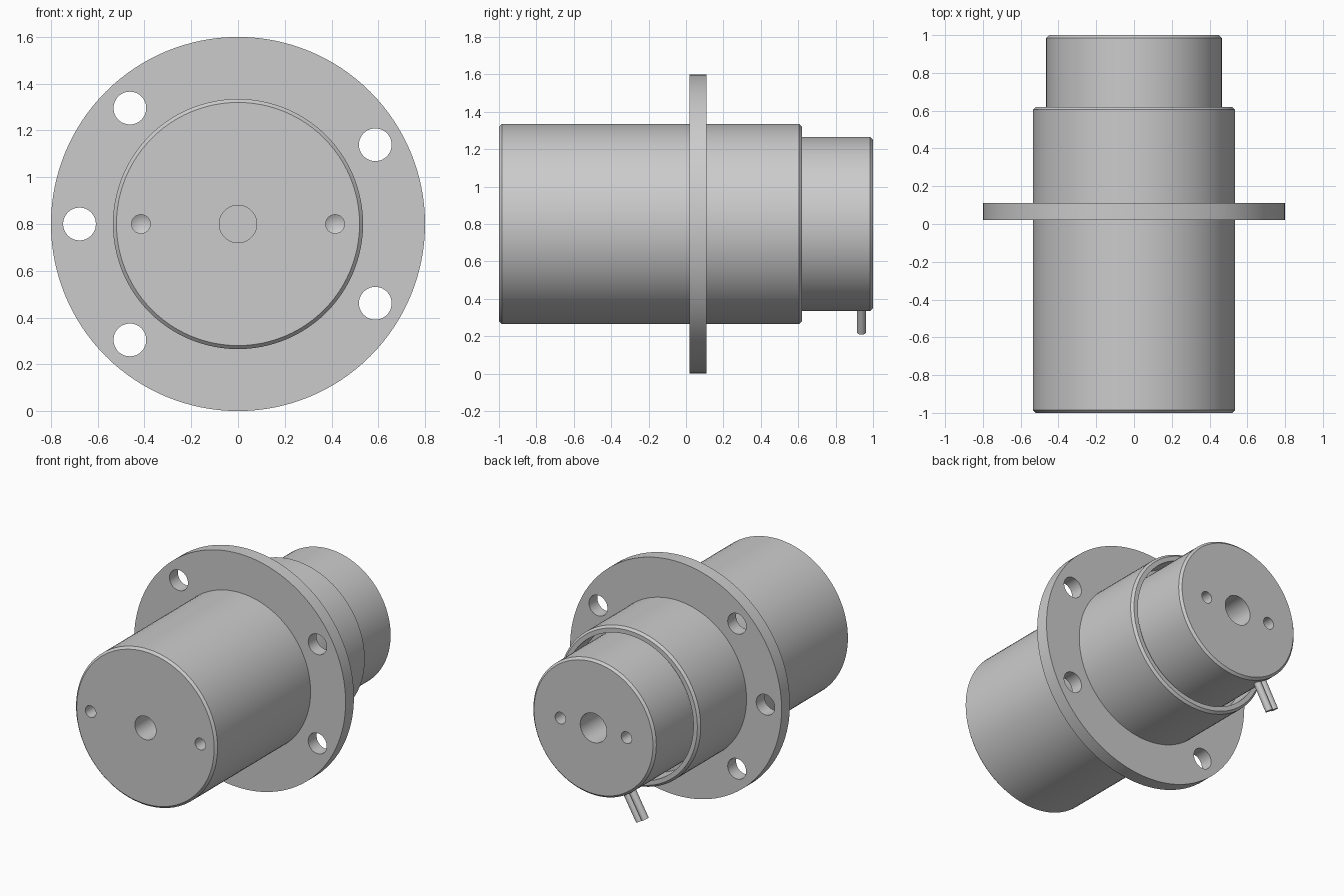
import bpy, bmesh
from math import radians, cos, sin, pi

if "Cube" in bpy.data.objects:
    bpy.data.objects.remove(bpy.data.objects["Cube"])

AXIS_Z = 0.8


def lathe(name, profile, loc=(0, 0, AXIS_Z), steps=96, closed=False):
    """Revolve (radius, y) points around the y axis."""
    bm = bmesh.new()
    vs = [bm.verts.new((r, y, 0)) for r, y in profile]
    edges = [bm.edges.new(p) for p in zip(vs, vs[1:])]
    if closed:
        edges.append(bm.edges.new((vs[-1], vs[0])))
    bmesh.ops.spin(bm, geom=vs + edges, cent=(0, 0, 0), axis=(0, 1, 0),
                   angle=2 * pi, steps=steps)
    bmesh.ops.remove_doubles(bm, verts=bm.verts, dist=1e-5)
    bmesh.ops.recalc_face_normals(bm, faces=bm.faces)
    mesh = bpy.data.meshes.new(name)
    bm.to_mesh(mesh)
    bm.free()
    ob = bpy.data.objects.new(name, mesh)
    ob.location = loc
    bpy.context.collection.objects.link(ob)
    return ob


def activate(ob):
    bpy.ops.object.select_all(action='DESELECT')
    ob.select_set(True)
    bpy.context.view_layer.objects.active = ob


def drill(ob, cutters):
    activate(ob)
    for c in cutters:
        c.hide_render = True
        m = ob.modifiers.new("hole", 'BOOLEAN')
        m.object, m.operation, m.solver = c, 'DIFFERENCE', 'EXACT'
        bpy.ops.object.modifier_apply(modifier=m.name)
        bpy.data.objects.remove(c)


def smooth(ob):
    activate(ob)
    bpy.ops.object.shade_smooth_by_angle(angle=radians(30))


# Body: front barrel, rear rim with groove, rear plug, blind centre bores
body = lathe("body", [
    (0, -0.75), (0.08, -0.75), (0.08, -1), (0.52, -1), (0.535, -0.985),
    (0.535, 0.605), (0.52, 0.62), (0.49, 0.62), (0.49, 0.47),
    (0.465, 0.47), (0.465, 0.985), (0.45, 1), (0.1, 1), (0.1, 0.75), (0, 0.75)])

# Cone-bottomed spanner holes in both end faces
holes = []
for s in (-1, 1):
    for x, end in ((0.415, -1), (0.25, 1)):
        prof = [(0, end * 1.05), (0.04, end * 1.05), (0.04, end * 0.9), (0, end * 0.877)]
        holes.append(lathe("spanner_hole_cutter", prof, (s * x, 0, AXIS_Z), 32))
drill(body, holes)
smooth(body)

# Mounting flange with five bolt holes
flange = lathe("flange", [(0.53, 0.02), (0.8, 0.02), (0.8, 0.11), (0.53, 0.11)],
               steps=128, closed=True)
bolts = []
for deg in (30, 133, 180, 227, 330):
    a = radians(deg)
    bolts.append(lathe("bolt_hole_cutter", [(0, -0.1), (0.07, -0.1), (0.07, 0.2), (0, 0.2)],
                       (0.678 * cos(a), 0, AXIS_Z + 0.678 * sin(a)), 48))
drill(flange, bolts)
smooth(flange)

# Pair of wires leaving the rear plug radially, 30 degrees off straight down
a = radians(240)
for i, side in enumerate((-1, 1)):
    r0, t = 0.44, side * 0.024
    wire = lathe(f"wire_{i + 1}", [(0, 0), (0.024, 0), (0.024, 0.215), (0, 0.215)],
                 (r0 * cos(a) - t * sin(a), 0.938, AXIS_Z + r0 * sin(a) + t * cos(a)), 32)
    # local +y to the radial direction in the xz plane
    wire.rotation_euler = (radians(-90), radians(30 + 180), 0)
    from mathutils import Vector
    wire.rotation_mode = 'QUATERNION'
    wire.rotation_quaternion = Vector((0, 1, 0)).rotation_difference(
        Vector((cos(a), 0, sin(a))))
    smooth(wire)
